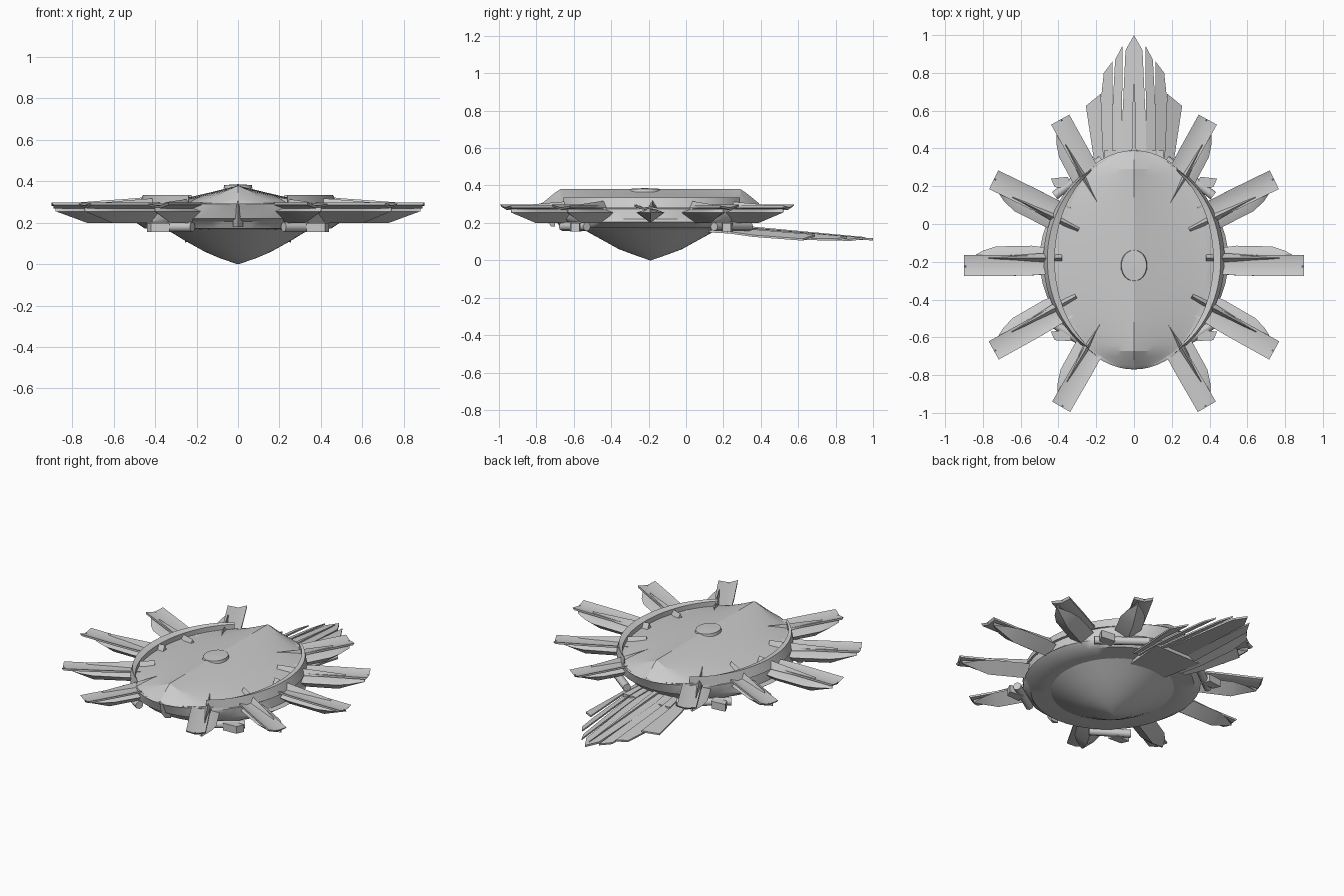
import bpy, bmesh, math
from mathutils import Vector, Matrix

if "Cube" in bpy.data.objects:
    bpy.data.objects.remove(bpy.data.objects["Cube"])

CY = -0.19  # hull centre along y
grey = bpy.data.materials.new("light_grey")
grey.diffuse_color = (0.6, 0.6, 0.6, 1)
grey.use_nodes = True
grey.node_tree.nodes["Principled BSDF"].inputs["Base Color"].default_value = grey.diffuse_color


def make(name, verts, faces, angle=35):
    """Create a clean object with smooth shading below the given angle."""
    me = bpy.data.meshes.new(name)
    bm = bmesh.new()
    vs = [bm.verts.new(v) for v in verts]
    for f in faces:
        bm.faces.new([vs[i] for i in f])
    bmesh.ops.remove_doubles(bm, verts=bm.verts, dist=1e-5)
    bmesh.ops.recalc_face_normals(bm, faces=bm.faces)
    bm.to_mesh(me)
    bm.free()
    me.materials.append(grey)
    me.shade_smooth()
    me.set_sharp_from_angle(angle=math.radians(angle))
    ob = bpy.data.objects.new(name, me)
    bpy.context.collection.objects.link(ob)
    return ob


def loft(name, sections, closed=False, angle=35):
    """Skin a list of equal-length closed sections, capping the ends."""
    n, m = len(sections[0]), len(sections)
    verts = [p for s in sections for p in s]
    faces = [(i * n + j, i * n + (j + 1) % n, (i + 1) % m * n + (j + 1) % n, (i + 1) % m * n + j)
             for i in range(m if closed else m - 1) for j in range(n)]
    if not closed:
        faces += [tuple(range(n)), tuple(range((m - 1) * n, m * n))]
    return make(name, verts, faces, angle)


def slab(name, pts, thick):
    """Plate from a 3D outline, thickened downward."""
    return loft(name, [[Vector(p) for p in pts], [Vector(p) - Vector((0, 0, thick)) for p in pts]])


def both_sides(ob, x_only=True):
    """Mirror across the centre line."""
    mod = ob.modifiers.new("mirror", 'MIRROR')
    mod.use_axis[0] = True
    mod.use_clip = False
    return ob


def ellipse(rx, ry, z, n=48):
    return [(rx * math.cos(2 * math.pi * i / n), CY + ry * math.sin(2 * math.pi * i / n), z) for i in range(n)]


# Lower bowl and hull rim, stacked ellipses
loft("lower_bowl", [ellipse(*p) for p in
     [(0.004, 0.004, 0.0), (0.09, 0.09, 0.03), (0.16, 0.17, 0.06), (0.25, 0.26, 0.11), (0.34, 0.36, 0.165), (0.34, 0.36, 0.18)]])
loft("hull_rim", [ellipse(*p) for p in
     [(0.36, 0.38, 0.165), (0.45, 0.48, 0.172), (0.50, 0.50, 0.205), (0.48, 0.54, 0.22),
      (0.47, 0.56, 0.275), (0.43, 0.57, 0.295)]])

# Roof-shaped upper canopy with a sharp central ridge
rows, cols = 32, 8
verts, faces = [], []
for i in range(rows + 1):
    s = -math.cos(math.pi * i / rows)
    w = 0.43 * math.sqrt(max(0, 1 - s * s))
    h = 0.38 - 0.075 * max(0, (abs(s) - 0.84) / 0.16)
    for j in range(-cols, cols + 1):
        t = abs(j) / cols
        verts.append((w * j / cols, CY + 0.58 * s, 0.29 + (h - 0.29) * (1 - t) ** 1.25))
k = 2 * cols + 1
for i in range(rows):
    for j in range(2 * cols):
        a = i * k + j
        faces.append((a, a + 1, a + k + 1, a + k))
make("upper_canopy", verts, faces, 18)

# Small round cap on the ridge
loft("ridge_cap", [[(0.07 * r * math.cos(i * math.pi / 12), -0.22 + 0.085 * r * math.sin(i * math.pi / 12), z)
                    for i in range(24)] for r, z in [(1, 0.365), (0.95, 0.382), (0.05, 0.386)]])

# Crescent rails beside the canopy
rail = []
for i in range(25):
    f = i / 24
    a = math.radians(-58 + 118 * f)
    t = 0.004 + 0.026 * math.sin(math.pi * f)
    rail.append([((0.45 + d) * math.cos(a), CY + (0.55 + d) * math.sin(a), z)
                 for d, z in [(-t, 0.28), (-t, 0.325), (t * 0.3, 0.335), (t, 0.28)]])
both_sides(loft("canopy_rail", rail))


def fin(label, tip, deg, side):
    """Radial fin: tilted plate, leaf-shaped keel and narrow spine."""
    a = math.radians(deg)
    u = Vector((math.cos(a), math.sin(a), 0))
    v = Vector((-math.sin(a), math.cos(a), 0)) * side
    o = Vector((tip[0], tip[1], 0))

    def P(du, dv, z):
        return o + u * du + v * dv + Vector((0, 0, z))

    # plate as a shallow channel
    plate = []
    for du, wide, drop in [(-0.48, 0.8, 0.0), (-0.35, 0.95, 0.0), (-0.22, 1, 0.0), (0, 1, 0.0)]:
        top = [(-0.06 * wide, 0.298), (-0.01, 0.282), (0.05 * wide, 0.292)]
        plate.append([P(du, dv, z) for dv, z in top] + [P(du - 0.01, dv, z - 0.012) for dv, z in reversed(top)])
    both_sides(loft(label + "_plate", plate, angle=40))
    # keel, diamond section
    keel = []
    for du, wide, low in [(-0.50, 0.75, 0.2), (-0.36, 1, 0.2), (-0.17, 0.95, 0.2), (-0.10, 0.65, 0.226), (-0.02, 0.04, 0.256)]:
        keel.append([P(du, 0.025 + dv * wide, z) for dv, z in
                     [(-0.075, 0.255), (0, low), (0.075, 0.255), (0.02, 0.275), (-0.02, 0.275)]])
    both_sides(loft(label + "_keel", keel, angle=25))
    # spine
    spine = []
    for du, wide, z in [(-0.52, 0.025, 0.33), (-0.40, 0.024, 0.318), (-0.26, 0.014, 0.308), (-0.13, 0.004, 0.298)]:
        spine.append([P(du, 0.035 - wide, 0.28), P(du, 0.035, z), P(du, 0.035 + wide, 0.28)])
    both_sides(loft(label + "_spine", spine))


fin("side_fin", (0.90, -0.215), 0, 1)
fin("front_side_fin", (0.745, -0.665), -29, 1)
fin("front_fin", (0.39, -0.965), -60, 1)
fin("rear_side_fin", (0.745, 0.23), 26, -1)
fin("rear_fin", (0.395, 0.55), 61, -1)

# Tail fan: layered tilted blades
slab("tail_centre_blade", [(-0.06, 0.2, 0.18), (-0.07, 0.38, 0.168), (-0.045, 0.92, 0.122), (0, 1.0, 0.118),
                           (0.045, 0.92, 0.122), (0.07, 0.38, 0.168), (0.06, 0.2, 0.18)], 0.012)
slab("tail_centre_ridge", [(-0.015, 0.25, 0.19), (0, 0.96, 0.124), (0.015, 0.25, 0.19)], 0.012)
both_sides(slab("tail_inner_blade", [(0.05, 0.22, 0.185), (0.065, 0.4, 0.17), (0.06, 0.945, 0.122), (0.10, 0.87, 0.112),
                                     (0.125, 0.4, 0.15), (0.11, 0.22, 0.165)], 0.010))
both_sides(slab("tail_middle_blade", [(0.10, 0.22, 0.18), (0.115, 0.4, 0.168), (0.115, 0.86, 0.128), (0.16, 0.80, 0.115),
                                      (0.175, 0.66, 0.118), (0.175, 0.38, 0.14), (0.16, 0.22, 0.155)], 0.010))
both_sides(slab("tail_outer_blade", [(0.14, 0.22, 0.175), (0.165, 0.4, 0.162), (0.175, 0.69, 0.138), (0.255, 0.625, 0.115),
                                     (0.215, 0.36, 0.135), (0.19, 0.22, 0.155)], 0.010))
slab("tail_mount", [(-0.12, 0.1, 0.18), (0.12, 0.1, 0.18), (0.16, 0.39, 0.165), (-0.16, 0.39, 0.165)], 0.03)


def tube(name, a, b, r):
    """Eight-sided tube between two points."""
    a, b = Vector(a), Vector(b)
    d = (b - a).normalized()
    s = d.cross(Vector((0, 0, 1))).normalized()
    t = s.cross(d)
    ring = [s * r * math.cos(i * math.pi / 4) + t * r * math.sin(i * math.pi / 4) for i in range(8)]
    return both_sides(loft(name, [[p + q for q in ring] for p in (a, b)], angle=50))


# Tubes and plates slung under the rim
tube("rear_tube", (0.17, 0.34, 0.18), (0.42, 0.15, 0.18), 0.024)
tube("front_tube", (0.22, -0.66, 0.18), (0.42, -0.53, 0.18), 0.024)
for name, y in [("rear_lug", 0.22), ("front_lug", -0.59)]:
    both_sides(slab(name, [(0.33, y - 0.03, 0.20), (0.42, y - 0.025, 0.20), (0.44, y + 0.02, 0.20), (0.35, y + 0.03, 0.20)], 0.045))

# Prow wedge under the nose
loft("prow", [[(-0.025, -0.70, z), (0, y, z), (0.025, -0.70, z)] for z, y in [(0.18, -0.72), (0.23, -0.76), (0.305, -0.775)]])
